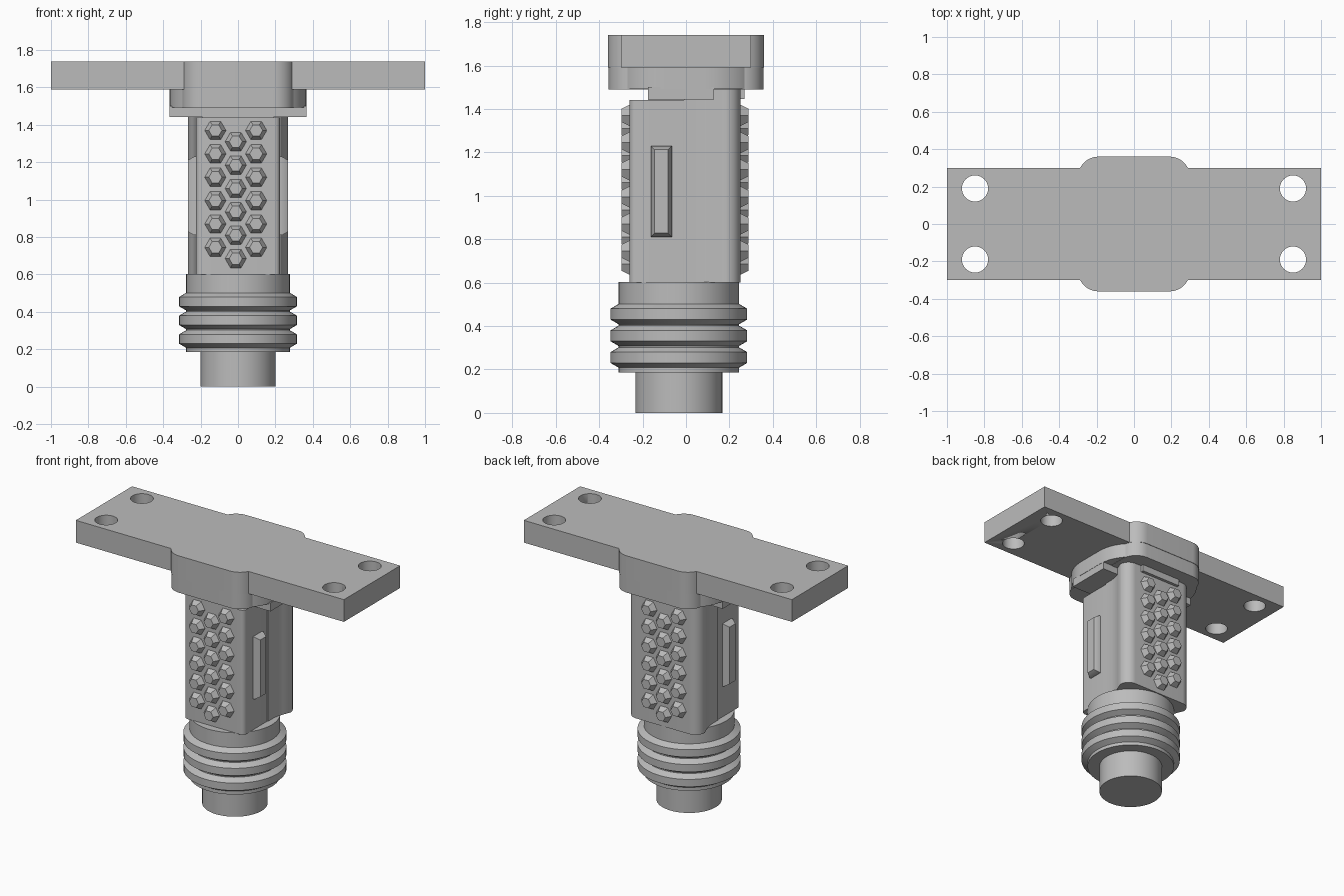
import bpy, bmesh
from math import sin, cos, pi, radians
from mathutils import Matrix, Vector

cube = bpy.data.objects.get("Cube")
if cube:
    bpy.data.objects.remove(cube, do_unlink=True)

grey = bpy.data.materials.new("plain_grey")
grey.use_nodes = True
grey.diffuse_color = (0.5, 0.5, 0.5, 1)
grey.node_tree.nodes["Principled BSDF"].inputs["Base Color"].default_value = (0.5, 0.5, 0.5, 1)


def finish(name, bm):
    bmesh.ops.recalc_face_normals(bm, faces=bm.faces)
    me = bpy.data.meshes.new(name)
    bm.to_mesh(me)
    bm.free()
    for p in me.polygons:
        p.use_smooth = True
    me.set_sharp_from_angle(angle=radians(30))
    me.materials.append(grey)
    ob = bpy.data.objects.new(name, me)
    bpy.context.scene.collection.objects.link(ob)
    return ob


def prism(name, outline, z0, z1):
    """Extrude a closed outline from z0 up to z1."""
    bm = bmesh.new()
    face = bm.faces.new([bm.verts.new((x, y, z0)) for x, y in outline])
    new = bmesh.ops.extrude_face_region(bm, geom=[face])["geom"]
    verts = [v for v in new if isinstance(v, bmesh.types.BMVert)]
    bmesh.ops.translate(bm, verts=verts, vec=(0, 0, z1 - z0))
    return finish(name, bm)


def arc(cx, cy, r, a0, a1, n=10):
    angles = [radians(a0 + (a1 - a0) * i / n) for i in range(n + 1)]
    return [(cx + r * cos(a), cy + r * sin(a)) for a in angles]


def mirror_x(half):
    return half + [(-x, y) for x, y in reversed(half)]


def mirror_xy(quarter):
    top = mirror_x(quarter)
    return top + [(-x, -y) for x, y in top]


def rounded(hx, hy, r):
    return mirror_xy(arc(hx - r, hy - r, r, 0, 90))


def box(name, x0, x1, y0, y1, z0, z1):
    return prism(name, [(x0, y0), (x1, y0), (x1, y1), (x0, y1)], z0, z1)


def lathe(name, profile, cy, n=64):
    bm = bmesh.new()
    rings = [[bm.verts.new((r * cos(2 * pi * i / n), cy + r * sin(2 * pi * i / n), z))
              for i in range(n)] for r, z in profile]
    for a, b in zip(rings, rings[1:]):
        for i in range(n):
            j = (i + 1) % n
            bm.faces.new((a[i], a[j], b[j], b[i]))
    bm.faces.new(rings[0])
    bm.faces.new(rings[-1])
    return finish(name, bm)


# Mounting plate with a bulged middle and four through holes
plate = prism("mounting_plate", mirror_xy([(1, 0.3)] + arc(0.19, 0.25, 0.11, 27, 90)), 1.59, 1.74)
bm = bmesh.new()
for x in (-0.85, 0.85):
    for y in (-0.19, 0.19):
        bmesh.ops.create_cone(bm, cap_ends=True, segments=40, radius1=0.07, radius2=0.07,
                              depth=0.4, matrix=Matrix.Translation((x, y, 1.66)))
cutter = finish("hole_cutter", bm)
cutter.hide_render = True
cutter.hide_set(True)
mod = plate.modifiers.new("holes", "BOOLEAN")
mod.operation = "DIFFERENCE"
mod.solver = "EXACT"
mod.object = cutter

# Collar beneath the plate, with side and back tabs
prism("plate_bulge", rounded(0.3, 0.357, 0.11), 1.49, 1.595)
prism("collar", rounded(0.367, 0.353, 0.26), 1.492, 1.594)
for side, s in (("left", 1), ("right", -1)):
    box("collar_tab_" + side, s * 0.18, s * 0.365, -0.175, 0.13, 1.443, 1.5)
box("collar_back_tab", -0.15, 0.15, 0.1, 0.27, 1.445, 1.5)
box("collar_core", -0.19, 0.19, -0.172, 0.05, 1.42, 1.5)

# Body: a front slab and a flared, taller back half
prism("body_front", mirror_x(arc(0.195, -0.23, 0.03, -90, 0, 5) + [(0.225, -0.01)]), 0.6, 1.44)
flare = [(0.23, -0.01), (0.23, 0.05), (0.235, 0.09), (0.246, 0.13)]
prism("body_back", mirror_x(flare + arc(0.197, 0.18, 0.07, 0, 90)), 0.6, 1.495)

# Ribbed sleeve and the plain pin below it
profile = [(0.277, 0.185)]
for zc in (0.255, 0.355, 0.455):
    profile += [(0.277, zc - 0.047), (0.315, zc - 0.025), (0.315, zc + 0.025), (0.277, zc + 0.047)]
lathe("ribbed_sleeve", profile + [(0.277, 0.602)], -0.033)
lathe("bottom_pin", [(0.2, 0), (0.2, 0.2)], -0.033)


# Hexagonal studs on the front and back faces
def studs(name, y, direction):
    bm = bmesh.new()
    turn = Matrix.Rotation(radians(90) * -direction, 4, "X")
    for col in (-1, 0, 1):
        for row in range(6):
            z = 1.37 - 0.125 * row - (0.06 if col == 0 else 0)
            pos = Vector((col * 0.109 - 0.012, y + direction * 0.018, z))
            spin = Matrix.Rotation(radians(30), 4, "Z")
            bmesh.ops.create_cone(bm, cap_ends=True, segments=6, radius1=0.058, radius2=0.035,
                                  depth=0.04, matrix=Matrix.Translation(pos) @ turn @ spin)
    return finish(name, bm)


studs("front_studs", -0.26, -1)
studs("back_studs", 0.25, 1)

# Bevelled bar on each side of the front slab
for side, s in (("left", 1), ("right", -1)):
    bm = bmesh.new()
    loops = []
    for x, inset in ((0.215, 0), (0.235, 0), (0.267, 0.018)):
        y0, y1, z0, z1 = -0.162 + inset, -0.065 - inset, 0.81 + inset, 1.23 - inset
        loops.append([bm.verts.new((s * x, y, z))
                      for y, z in ((y0, z0), (y1, z0), (y1, z1), (y0, z1))])
    for a, b in zip(loops, loops[1:]):
        for i in range(4):
            j = (i + 1) % 4
            bm.faces.new((a[i], a[j], b[j], b[i]))
    bm.faces.new(loops[0])
    bm.faces.new(loops[-1])
    finish("side_bar_" + side, bm)
